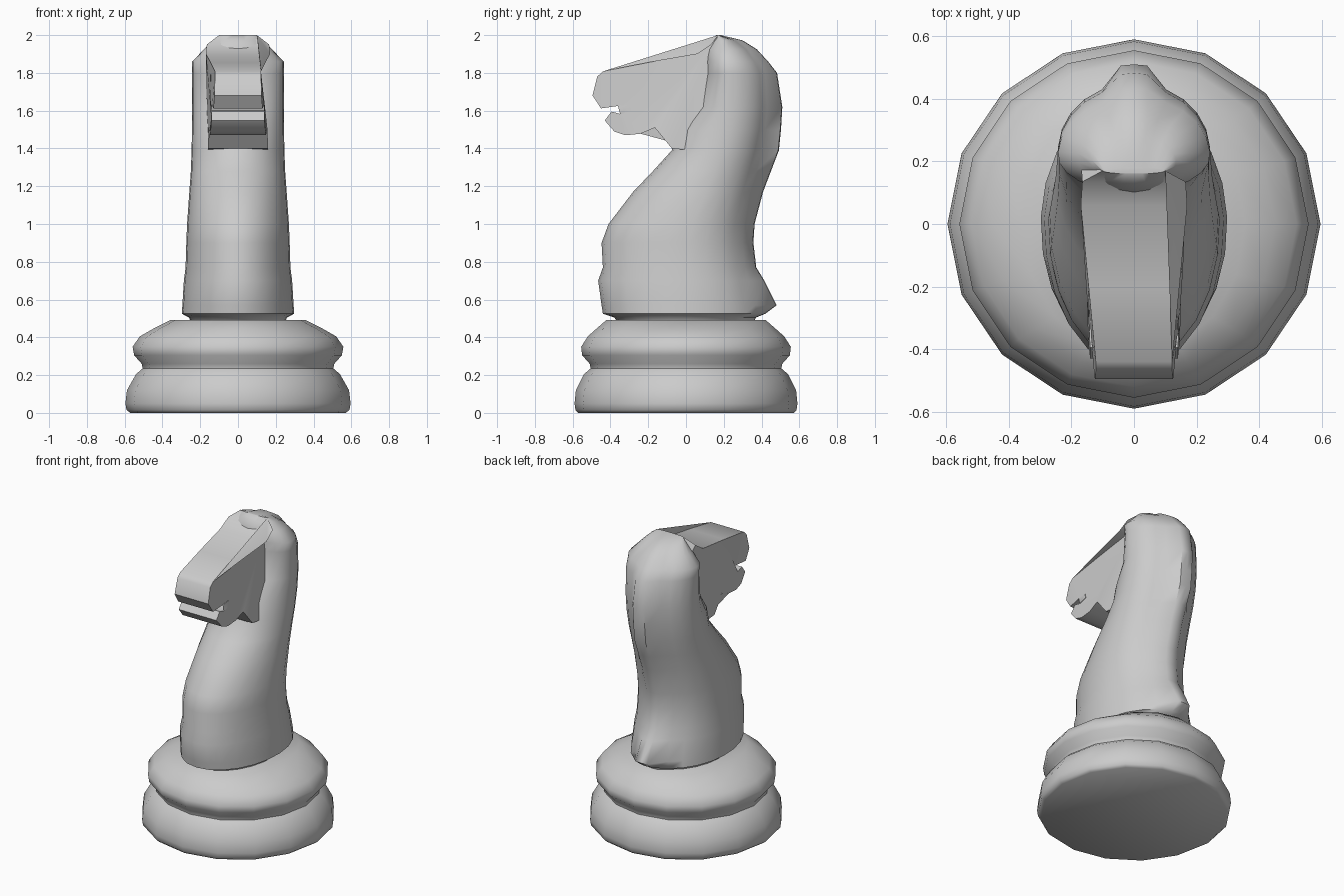
import bpy, bmesh, math

grey = bpy.data.materials.new("plain grey")
grey.diffuse_color = (0.6, 0.6, 0.6, 1)


def finish(bm, name, angle):
    bmesh.ops.recalc_face_normals(bm, faces=bm.faces[:])
    me = bpy.data.meshes.new(name)
    bm.to_mesh(me)
    bm.free()
    me.materials.append(grey)
    for p in me.polygons:
        p.use_smooth = True
    me.set_sharp_from_angle(angle=math.radians(angle))
    ob = bpy.data.objects.new(name, me)
    bpy.context.collection.objects.link(ob)
    return ob


def loft(rings, name, angle):
    bm = bmesh.new()
    vs = [[bm.verts.new(p) for p in r] for r in rings]
    n = len(vs[0])
    for a, b in zip(vs, vs[1:]):
        for i in range(n):
            j = (i + 1) % n
            bm.faces.new((a[i], a[j], b[j], b[i]))
    bm.faces.new(vs[0])
    bm.faces.new(vs[-1])
    return finish(bm, name, angle)


# Turned base, 16 sides: x radius, y radius, z
base = [(.57, .57, 0), (.59, .585, .015), (.596, .59, .05), (.588, .583, .12),
        (.54, .54, .205), (.505, .505, .235), (.51, .51, .26), (.55, .55, .305),
        (.558, .555, .35), (.52, .52, .405), (.45, .475, .445), (.355, .42, .493)]


def oval(rx, ry, z):
    return [(rx * math.cos(math.pi * i / 8), ry * math.sin(math.pi * i / 8), z)
            for i in range(16)]


loft([oval(*b) for b in base], "base", 50)

# Neck with mane ridge: z, half width, front y, widest y, back y, mane y
neck = [(.48, .25, -.36, 0, .34, .36),
        (.505, .26, -.38, 0, .35, .37),
        (.525, .298, -.44, 0, .41, .42),
        (.57, .295, -.447, 0, .405, .48),
        (.70, .287, -.465, 0, .37, .415),
        (.77, .278, -.44, 0, .345, .372),
        (.90, .274, -.447, 0, .33, .357),
        (1.0, .27, -.41, .02, .335, .363),
        (1.17, .258, -.28, .09, .365, .408),
        (1.28, .25, -.175, .14, .395, .45),
        (1.39, .246, -.075, .19, .42, .492),
        (1.50, .244, -.05, .22, .44, .503),
        (1.62, .243, .06, .235, .45, .51),
        (1.80, .243, .10, .23, .44, .482),
        (1.86, .243, .10, .22, .405, .435),
        (1.925, .18, .10, .22, .345, .375),
        (1.972, .135, .13, .20, .275, .30),
        (2.0, .10, .16, .17, .18, .185)]


def section(z, w, front, mid, back, mane):
    half = []
    for i in range(1, 11):
        t = math.radians(-90 + i * 15.5)
        s = math.sin(t)
        y = mid + s * (back - mid if s > 0 else mid - front)
        half.append((w * math.cos(t), y, z))
    half.append((min(.042, w * .3), mane - .004, z))
    return ([(0, front, z)] + half + [(0, mane, z)]
            + [(-x, y, z) for x, y, z in reversed(half)])


loft([section(*r) for r in neck], "neck", 45)

# Head: side outline of y, z, half width; the back is buried in the neck
head = [(.17, 2.0, .10), (.135, 1.95, .165), (.06, 1.90, .17),
        (-.20, 1.855, .145), (-.44, 1.808, .122), (-.47, 1.78, .122),
        (-.495, 1.68, .125), (-.45, 1.612, .13), (-.36, 1.625, .137),
        (-.30, 1.632, .14), (-.29, 1.60, .142), (-.345, 1.582, .143),
        (-.395, 1.595, .14), (-.43, 1.548, .14), (-.38, 1.49, .146),
        (-.32, 1.47, .148), (-.24, 1.478, .15), (-.165, 1.51, .155),
        (-.075, 1.40, .16), (.12, 1.38, .16), (.2, 1.60, .18), (.2, 1.90, .17)]
bm = bmesh.new()
left = [bm.verts.new((-w, y, z)) for y, z, w in head]
right = [bm.verts.new((w, y, z)) for y, z, w in head]
for i in range(len(head)):
    j = (i + 1) % len(head)
    bm.faces.new((left[i], left[j], right[j], right[i]))
sides = [bm.faces.new(left), bm.faces.new(right)]
bmesh.ops.triangulate(bm, faces=sides)
finish(bm, "head", 40)
